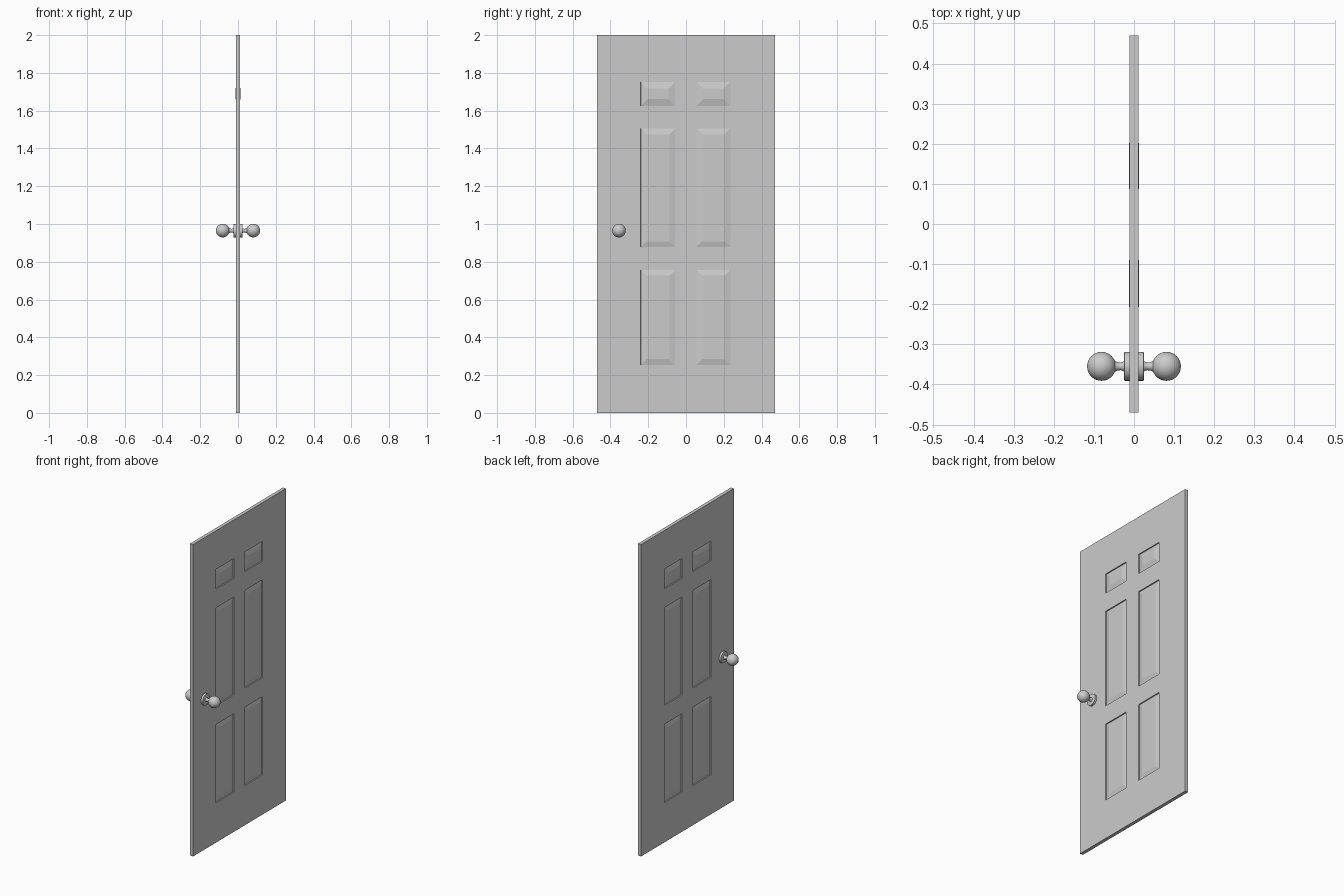
import bpy, bmesh, math
from mathutils import Vector

if "Cube" in bpy.data.objects:
    bpy.data.objects.remove(bpy.data.objects["Cube"])

HALF_T = 0.011
YS = [-0.47, -0.24, -0.057, 0.055, 0.235, 0.47]
ZS = [0, 0.254, 0.757, 0.878, 1.505, 1.625, 1.752, 2.0]
KNOB_Y, KNOB_Z = -0.355, 0.965


def finish(bm, name):
    me = bpy.data.meshes.new(name)
    bm.normal_update()
    bm.to_mesh(me)
    bm.free()
    ob = bpy.data.objects.new(name, me)
    bpy.context.collection.objects.link(ob)
    return ob


# Door slab: gridded faces on both sides, joined around the rim
bm = bmesh.new()
tall, small = [], []
for s in (1, -1):
    grid = [[bm.verts.new((s * HALF_T, y, z)) for z in ZS] for y in YS]
    for i in range(len(YS) - 1):
        for j in range(len(ZS) - 1):
            q = [grid[i][j], grid[i + 1][j], grid[i + 1][j + 1], grid[i][j + 1]]
            f = bm.faces.new(q if s > 0 else q[::-1])
            if i in (1, 3) and j in (1, 3, 5):
                (small if j == 5 else tall).append(f)
rim = [e for e in bm.edges if e.is_boundary]
bmesh.ops.bridge_loops(bm, edges=rim)
bm.normal_update()

# Panels: a sunk groove, then sloped sides rising to a raised field
for faces, margin, rise in ((tall, 0.03, 0.0068), (small, 0.035, 0.0085)):
    bmesh.ops.inset_individual(bm, faces=faces, thickness=0.0005, depth=-0.007,
                               use_even_offset=True)
    bm.normal_update()
    bmesh.ops.inset_individual(bm, faces=faces, thickness=margin, depth=rise,
                               use_even_offset=True)
bmesh.ops.recalc_face_normals(bm, faces=bm.faces[:])
finish(bm, "door_panel")


def lathe(name, profile, side, segments=32):
    """Revolve (x, radius) points around the knob axis."""
    bm = bmesh.new()
    vs = [bm.verts.new((side * x, KNOB_Y + r, KNOB_Z)) for x, r in profile]
    es = [bm.edges.new(p) for p in zip(vs, vs[1:])]
    bmesh.ops.spin(bm, geom=vs + es, cent=Vector((0, KNOB_Y, KNOB_Z)), axis=(1, 0, 0),
                   angle=math.tau, steps=segments, use_duplicate=False)
    bmesh.ops.remove_doubles(bm, verts=bm.verts[:], dist=1e-5)
    bmesh.ops.recalc_face_normals(bm, faces=bm.faces[:])
    ob = finish(bm, name)
    bpy.ops.object.select_all(action='DESELECT')
    ob.select_set(True)
    bpy.context.view_layer.objects.active = ob
    bpy.ops.object.shade_smooth_by_angle(angle=math.radians(35))
    return ob


# Knob sets on both sides: rosette, flared neck, ball
ROSE = [(0.010, 0), (0.010, 0.036), (0.0235, 0.036), (0.0245, 0.034), (0.0245, 0)]
NECK = [(0.022, 0), (0.022, 0.014), (0.027, 0.0115), (0.033, 0.0095),
        (0.039, 0.010), (0.045, 0.012), (0.051, 0.016), (0.056, 0.016), (0.056, 0)]
R, CX = 0.036, 0.081
BALL = [(CX - R * math.cos(math.pi * k / 16), R * math.sin(math.pi * k / 16))
        for k in range(17)]
for label, side in (("front", 1), ("rear", -1)):
    lathe(label + "_rosette", ROSE, side)
    lathe(label + "_knob_neck", NECK, side)
    lathe(label + "_knob_ball", BALL, side)
